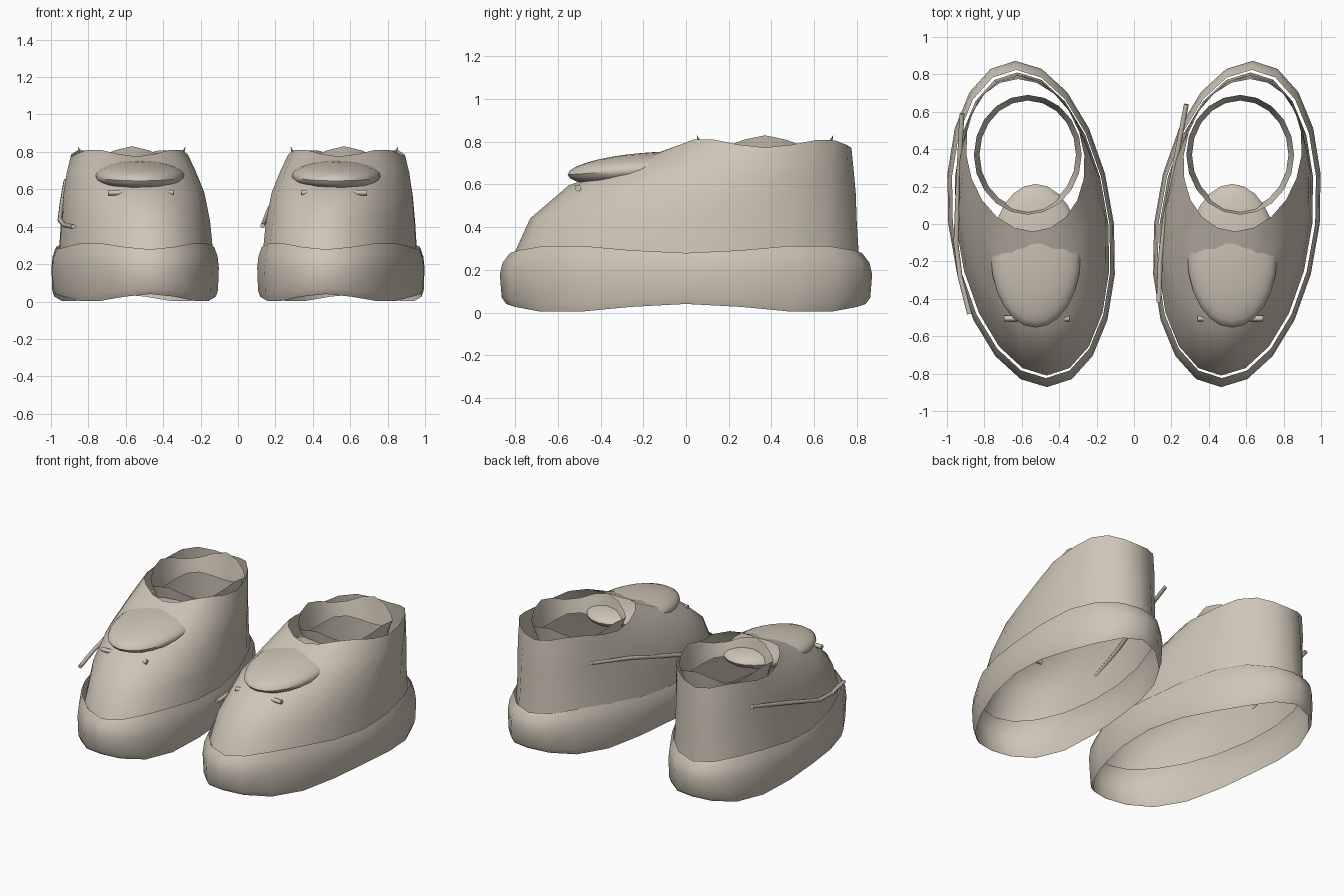
import bpy, bmesh, math
from mathutils import Vector

if "Cube" in bpy.data.objects:
    bpy.data.objects.remove(bpy.data.objects["Cube"])

SEG = 20
mat = bpy.data.materials.new("warm beige")
mat.diffuse_color = (0.62, 0.56, 0.47, 1)
mat.use_nodes = True
mat.node_tree.nodes["Principled BSDF"].inputs["Base Color"].default_value = mat.diffuse_color


def finish(name, bm, side, angle=40):
    """Turn a bmesh into an object, mirroring it in x for the left shoe."""
    for v in bm.verts:
        v.co.x *= side
    if side < 0:
        bmesh.ops.reverse_faces(bm, faces=bm.faces[:])
    me = bpy.data.meshes.new(name)
    bm.to_mesh(me)
    bm.free()
    me.materials.append(mat)
    ob = bpy.data.objects.new(name, me)
    bpy.context.collection.objects.link(ob)
    bpy.ops.object.select_all(action='DESELECT')
    ob.select_set(True)
    bpy.context.view_layer.objects.active = ob
    bpy.ops.object.shade_smooth_by_angle(angle=math.radians(angle))
    return ob


def loft(name, side, levels, seg=SEG, cx=0.55, shear=0.097):
    """Open tube through rings: (front y, front z, back y, back z, half width, wave)."""
    bm = bmesh.new()
    rings = []
    for fy, fz, by, bz, hw, wave in levels:
        ring = []
        for i in range(seg):
            a = 2 * math.pi * i / seg
            t = (math.sin(a) + 1) / 2
            y = fy + (by - fy) * t
            z = fz + (bz - fz) * t + wave * math.cos(4 * a)
            ring.append(bm.verts.new((cx + shear * y + hw * math.cos(a), y, z)))
        rings.append(ring)
    for r0, r1 in zip(rings, rings[1:]):
        for i in range(seg):
            j = (i + 1) % seg
            bm.faces.new((r0[i], r0[j], r1[j], r1[i]))
    return finish(name, bm, side)


def tube(name, points, radius):
    """Thin round cord through a few points."""
    cu = bpy.data.curves.new(name, 'CURVE')
    cu.dimensions = '3D'
    cu.bevel_depth = radius
    cu.bevel_resolution = 2
    cu.use_fill_caps = True
    sp = cu.splines.new('POLY')
    sp.points.add(len(points) - 1)
    for p, co in zip(sp.points, points):
        p.co = (*co, 1)
    cu.materials.append(mat)
    ob = bpy.data.objects.new(name, cu)
    bpy.context.collection.objects.link(ob)


def tongue(name, side):
    bm = bmesh.new()
    bmesh.ops.create_uvsphere(bm, u_segments=24, v_segments=14, radius=1)
    tilt = math.radians(4)
    for v in bm.verts:
        x, y, z = v.co.x * 0.24, v.co.y * 0.385, v.co.z * 0.078
        v.co = Vector((0.525 + x,
                       -0.17 + y * math.cos(tilt) - z * math.sin(tilt),
                       0.672 + y * math.sin(tilt) + z * math.cos(tilt)))
    finish(name, bm, side)


for side, tag in ((-1, "left"), (1, "right")):
    # wrap-around sole band, open at top and bottom
    prof = [(0.965, 0.02, 0.02), (0.99, 0.055, 0.015), (1.0, 0.18, 0.0),
            (0.985, 0.245, -0.012), (0.945, 0.297, -0.018)]
    loft("sole_band_" + tag, side,
         [(-0.872 * s, z, 0.872 * s, z, 0.443 * s, w) for s, z, w in prof])

    # upper, sloping from toe to ankle opening
    loft("upper_" + tag, side, [
        (-0.81, 0.265, 0.81, 0.265, 0.408, 0.0),
        (-0.73, 0.44, 0.80, 0.42, 0.395, 0.0),
        (-0.55, 0.595, 0.795, 0.56, 0.375, 0.0),
        (-0.25, 0.715, 0.785, 0.68, 0.345, -0.01),
        (-0.04, 0.795, 0.775, 0.79, 0.315, -0.02)], cx=0.545)

    # flared inner collar
    loft("inner_collar_" + tag, side, [
        (0.08, 0.67, 0.66, 0.67, 0.258, -0.02),
        (0.065, 0.735, 0.675, 0.735, 0.272, 0.0),
        (0.05, 0.80, 0.69, 0.80, 0.288, 0.03)], cx=0.568, shear=0.0)

    # padded tongue
    tongue("tongue_" + tag, side)

    # lace rod passing through the upper
    c = 0.51 if side < 0 else 0.525
    tube("lace_rod_" + tag, [(side * c - 0.185, -0.505, 0.582),
                             (side * c + 0.165, -0.505, 0.582)], 0.015)

# loose lace cords, both on the left-hand face of their shoe
tube("lace_cord_left", [(-0.92, 0.59, 0.645), (-0.94, 0.2, 0.53),
                        (-0.952, -0.1, 0.435), (-0.93, -0.28, 0.41),
                        (-0.88, -0.48, 0.40)], 0.013)
tube("lace_cord_right", [(0.28, 0.64, 0.645), (0.215, 0.3, 0.57),
                         (0.165, 0.02, 0.49), (0.14, -0.2, 0.425),
                         (0.132, -0.42, 0.405)], 0.013)
